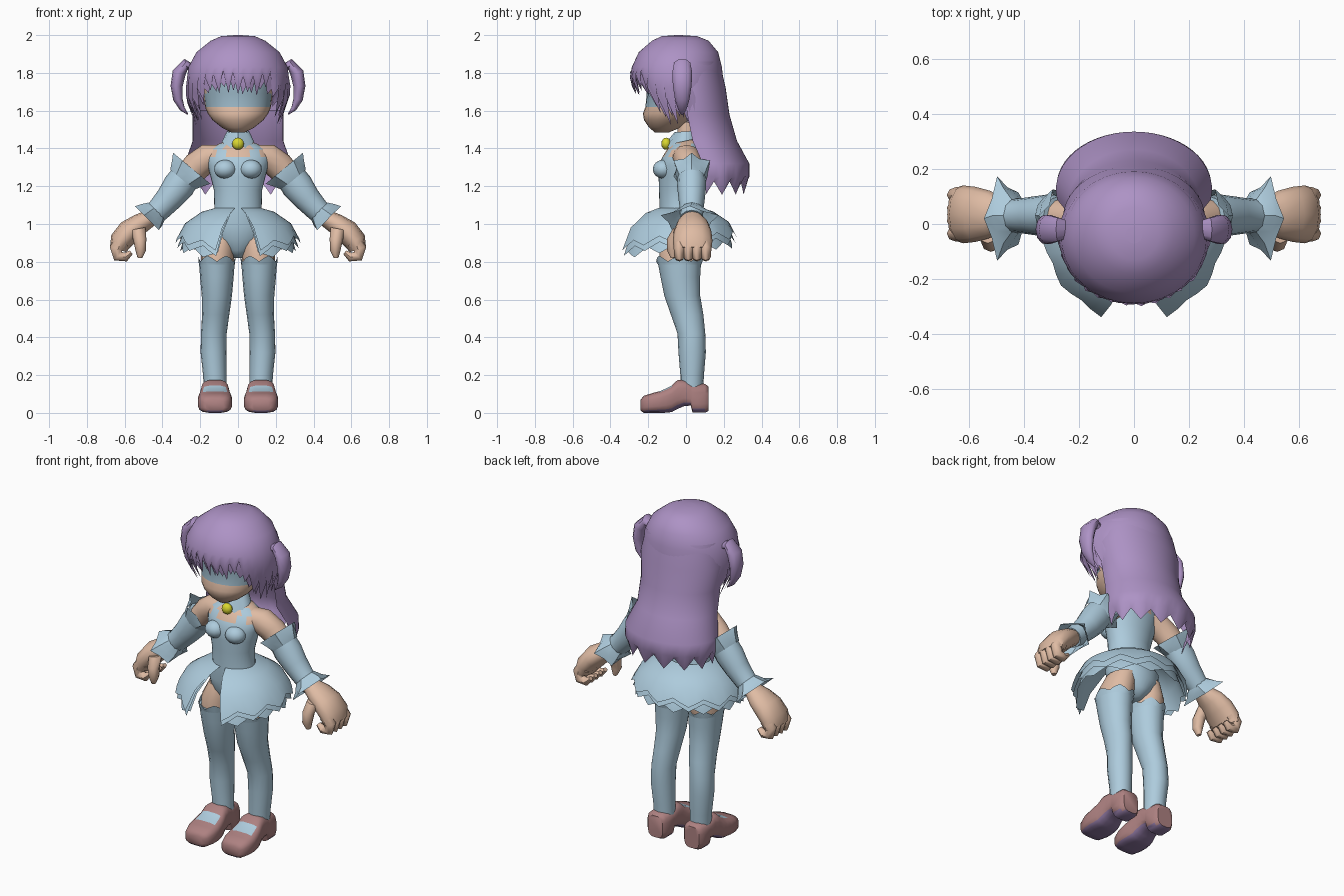
import bpy, bmesh, math, random
from mathutils import Vector

if "Cube" in bpy.data.objects:
    bpy.data.objects.remove(bpy.data.objects["Cube"])
random.seed(4)

def material(name, col):
    m = bpy.data.materials.new(name)
    m.diffuse_color = (*col, 1)
    m.use_nodes = True
    m.node_tree.nodes["Principled BSDF"].inputs["Base Color"].default_value = m.diffuse_color
    return m

HAIR = material("lilac_hair", (0.42, 0.29, 0.56))
BLUE = material("pale_blue", (0.42, 0.60, 0.72))
MASK = material("mask_blue", (0.31, 0.45, 0.54))
SKIN = material("skin", (0.74, 0.50, 0.37))
SHOE = material("dusty_red", (0.42, 0.22, 0.22))
SOLE = material("sole_purple", (0.25, 0.17, 0.33))
GOLD = material("bell_yellow", (0.70, 0.68, 0.03))


def loft(name, rings, mats, closed=True, caps=True, rule=None, mirror=False, angle=50):
    """Skin a list of equal-length point rings into one object."""
    bm = bmesh.new()
    rows = [[bm.verts.new(p) for p in r] for r in rings]
    n = len(rows[0])
    for a, b in zip(rows, rows[1:]):
        for j in range(n if closed else n - 1):
            k = (j + 1) % n
            bm.faces.new((a[j], a[k], b[k], b[j]))
    if closed and caps:
        bm.faces.new(rows[0][::-1])
        bm.faces.new(rows[-1])
    bmesh.ops.recalc_face_normals(bm, faces=bm.faces)
    mid = sum((v.co for v in bm.verts), Vector()) / len(bm.verts)
    if sum(f.normal.dot(f.calc_center_median() - mid) * f.calc_area() for f in bm.faces) < 0:
        bmesh.ops.reverse_faces(bm, faces=bm.faces)
    if rule:
        for f in bm.faces:
            f.material_index = rule(f.calc_center_median(), f.normal)
    me = bpy.data.meshes.new(name)
    bm.to_mesh(me)
    bm.free()
    for m in mats:
        me.materials.append(m)
    ob = bpy.data.objects.new(name, me)
    bpy.context.collection.objects.link(ob)
    finish(ob, mirror, angle)
    return ob


def finish(ob, mirror=False, angle=50):
    bpy.ops.object.select_all(action='DESELECT')
    bpy.context.view_layer.objects.active = ob
    ob.select_set(True)
    bpy.ops.object.shade_smooth_by_angle(angle=math.radians(angle))
    if mirror:
        ob.modifiers.new("mirror", 'MIRROR').use_mirror_merge = False


def flat_ring(z, rx, y0, y1, cx=0, n=24):
    """Horizontal ellipse from y0 (front) to y1 (back)."""
    cy, ry = (y0 + y1) / 2, (y1 - y0) / 2
    return [Vector((cx + rx * math.sin(2 * math.pi * j / n),
                    cy - ry * math.cos(2 * math.pi * j / n), z)) for j in range(n)]


def tube_rings(path, n=12):
    """Rings along a bent path; each item is (x, y, z, half_thickness, half_width_y[, jag])."""
    rings = []
    for i, p in enumerate(path):
        t = Vector(path[min(i + 1, len(path) - 1)][:3]) - Vector(path[max(i - 1, 0)][:3])
        t.y = 0
        v = t.normalized().cross(Vector((0, 1, 0)))
        jag = p[5] if len(p) > 5 else 0
        ring = []
        for j in range(n):
            a = 2 * math.pi * j / n
            s = 1 + jag * (-1) ** j
            ring.append(Vector(p[:3]) + v * (p[3] * s * math.cos(a)) + Vector((0, p[4] * s * math.sin(a), 0)))
        rings.append(ring)
    return rings


def ball(name, loc, size, mat, mirror=False):
    bm = bmesh.new()
    bmesh.ops.create_uvsphere(bm, u_segments=14, v_segments=8, radius=1)
    for v in bm.verts:
        v.co = Vector(loc) + Vector([c * s for c, s in zip(v.co, size)])
    me = bpy.data.meshes.new(name)
    bm.to_mesh(me)
    bm.free()
    me.materials.append(mat)
    ob = bpy.data.objects.new(name, me)
    bpy.context.collection.objects.link(ob)
    finish(ob, mirror)


# Torso: leotard with skin above the neckline, straps left blue
def bodice(c, n):
    return 1 if c.z > 1.355 and not (0.075 < abs(c.x) < 0.115 and c.z < 1.415) else 0

torso = [(.82, .03, -.07, .05), (.86, .085, -.105, .09), (.92, .15, -.13, .11), (.99, .16, -.145, .11),
         (1.08, .125, -.14, .06), (1.18, .128, -.143, .055), (1.25, .145, -.145, .065), (1.31, .16, -.145, .075),
         (1.355, .17, -.125, .08), (1.395, .155, -.1, .08), (1.425, .10, -.07, .07), (1.445, .05, -.045, .055),
         (1.54, .045, -.045, .05)]
loft("leotard_torso", [flat_ring(*r, n=32) for r in torso], [BLUE, SKIN], rule=bodice)
ball("bust", (.068, -.12, 1.29), (.06, .056, .05), BLUE, True)

# Legs: stockings with a jagged top, bare thighs
leg = [(.10, .12, .06, -.03, .09), (.2, .123, .062, -.03, .095), (.32, .13, .068, -.04, .105), (.42, .128, .068, -.045, .102),
       (.52, .118, .072, -.08, .092), (.62, .112, .08, -.115, .075), (.72, .112, .089, -.135, .075), (.80, .112, .095, -.15, .08)]
loft("stocking", [flat_ring(z, r, a, b, x, 16) for z, x, r, a, b in leg], [BLUE], mirror=True)
frill = [flat_ring(.785, .095, -.148, .08, .112), flat_ring(.82, .10, -.158, .088, .112)]
for j, p in enumerate(frill[1]):
    p.z += (-.018, 0, .012, 0)[j % 4]
loft("stocking_frill", frill, [BLUE], caps=False, mirror=True)
loft("thigh", [flat_ring(z, r, a, b, x, 16) for z, x, r, a, b in
               [(.77, .112, .086, -.138, .07), (.86, .105, .09, -.14, .09), (.94, .085, .075, -.11, .09)]], [SKIN], mirror=True)

# Shoes: lofted toe to heel, open instep, strap and raised arch
def shoe_ring(y, w, z0, z1, n=16):
    out = []
    for j in range(n):
        a = 2 * math.pi * (j + .5) / n
        c, s = math.cos(a), math.sin(a)
        out.append(Vector((.122 + w * math.copysign(abs(c) ** .6, c), y,
                           (z0 + z1) / 2 + (z1 - z0) / 2 * math.copysign(abs(s) ** .6, s))))
    return out

def shoe_rule(c, n):
    if n.z < -.6:
        return 2
    return 1 if n.z > .4 and -.14 < c.y < -.075 and abs(c.x - .122) < .065 else 0

shoe = [(-.24, .05, .012, .07), (-.225, .075, 0, .09), (-.18, .09, 0, .105), (-.14, .092, 0, .115), (-.105, .088, 0, .13),
        (-.075, .082, .004, .145), (-.045, .075, .02, .175), (-.01, .07, .035, .175), (.025, .068, .038, .16),
        (.035, .068, 0, .157), (.1, .066, 0, .155), (.12, .05, .01, .14)]
loft("shoe", [shoe_ring(*s) for s in shoe], [SHOE, BLUE, SOLE], rule=shoe_rule, mirror=True)

# Arms: bare shoulders, detached sleeves, ruffled cuffs
loft("shoulder", tube_rings([(.09, -.005, 1.36, .06, .07), (.16, .005, 1.35, .075, .075), (.22, .02, 1.305, .077, .07),
                             (.30, .03, 1.22, .065, .065)]), [SKIN], mirror=True)
loft("sleeve", tube_rings([(.265, .03, 1.27, .078, .072), (.315, .03, 1.20, .084, .077), (.365, .03, 1.135, .072, .07),
                           (.42, .03, 1.075, .063, .062), (.47, .03, 1.03, .058, .06)]), [BLUE], mirror=True)
loft("upper_cuff", tube_rings([(.295, .03, 1.235, .083, .077), (.27, .03, 1.265, .1, .09, .04), (.245, .03, 1.295, .11, .095, .17)]),
     [BLUE], caps=False, mirror=True, angle=30)
loft("wrist_cuff", tube_rings([(.43, .03, 1.07, .062, .062), (.455, .03, 1.045, .08, .10, .05), (.475, .02, 1.025, .085, .14, .15)], 10),
     [BLUE], caps=False, mirror=True, angle=30)

# Hands: curled mitten palm, fingers and thumb
loft("palm", tube_rings([(.46, .03, 1.035, .045, .05), (.52, .035, 1.0, .055, .085), (.575, .035, .96, .065, .10),
                         (.62, .035, .91, .06, .105), (.635, .035, .865, .045, .10)]), [SKIN], mirror=True)
for k, y in enumerate((-.035, .012, .058, .105)):
    loft("finger_%d" % (k + 1), tube_rings([(.61, y, .91, .04, .028), (.645, y, .87, .036, .029), (.635, y, .83, .03, .028),
                                            (.595, y, .825, .024, .026), (.565, y, .85, .012, .016)], 8), [SKIN], mirror=True)
loft("thumb", tube_rings([(.53, -.03, .975, .04, .04), (.52, -.065, .92, .035, .036), (.515, -.07, .86, .028, .03),
                          (.52, -.065, .82, .012, .016)], 8), [SKIN], mirror=True)

# Skirt: three layers, open at the front, pointed hem
def skirt(name, size, drop, phase):
    n, rows = 40, []
    for t, r, z in ((0, .12, 1.085), (.35, .19, 1.06), (.7, .275, .985), (1, .315, .885)):
        row = []
        for j in range(n + 1):
            gap = math.radians(8 + 13 * t)
            a = gap + (2 * math.pi - 2 * gap) * j / n
            back = .5 - .5 * math.cos(a)
            zig = abs(((j + phase) % 4) - 2) - 1 if t == 1 else 0
            tip = max(0, math.cos(a)) ** 4 * t * t
            rr = r * (1 + (size - 1) * t) + .008 * zig
            row.append(Vector((rr * math.sin(a), -.035 - (rr * .93 + .02 * tip) * math.cos(a),
                               z - drop * t * t + .035 * back * t * t - .02 * zig - .035 * tip)))
        rows.append(row)
    loft(name, rows, [BLUE], closed=False, angle=40)

skirt("skirt_top_layer", 1.03, -.02, 0)
skirt("skirt_middle_layer", 1.0, .01, 0)
skirt("skirt_lower_layer", .96, .03, 2)

# Collar and bell
collar = [flat_ring(1.49, .06, -.06, .055, n=16), flat_ring(1.44, .085, -.10, .06, n=16)]
for row, k in zip(collar, (.1, .35)):
    for p in row:
        p.z += k * p.y * .6
for j, dz in ((0, .02), (1, -.015), (2, -.03), (14, -.03), (15, -.015)):
    collar[1][j].z += dz
loft("collar", collar, [BLUE], caps=False)
ball("bell", (0, -.105, 1.425), (.032, .026, .032), GOLD)

# Head with a broad eye band
head = [(1.485, .035, -.165, -.09), (1.51, .085, -.195, -.03), (1.55, .135, -.222, .02), (1.585, .16, -.228, .06),
        (1.62, .175, -.215, .1), (1.69, .183, -.208, .12), (1.77, .19, -.215, .14), (1.86, .175, -.2, .13), (1.92, .1, -.12, .07)]
loft("head", [flat_ring(*r, n=28) for r in head], [SKIN, MASK],
     rule=lambda c, n: 1 if 1.62 < c.z < 1.77 and c.y < -.1 else 0)

# Hair cap with ragged fringe
PROFILE = [(1.999, .03, -.07, -.01), (1.994, .09, -.13, .06), (1.97, .145, -.18, .12), (1.91, .22, -.25, .17), (1.83, .263, -.287, .19),
           (1.74, .275, -.295, .2), (1.63, .262, -.255, .205), (1.5, .225, -.20, .21)]

def section(z):
    for a, b in zip(PROFILE, PROFILE[1:]):
        if z >= b[0]:
            k = (a[0] - z) / (a[0] - b[0])
            return [u + (v - u) * k for u, v in zip(a, b)][1:]
    return PROFILE[-1][1:]

def fringe(name, size, notch, tip, phase, top):
    n, cols = 64, []
    for j in range(n):
        a = 360 * j / n
        side = min(a, 360 - a)
        up = (j + phase) % 2
        low = max(0, min(1, (side - 38) / 25))
        hem = (notch - .13 * low if up else tip - .16 * low) + random.uniform(-.025, .025)
        if side > 105:
            hem = 1.6
        zs = [p[0] for p in PROFILE[top:5]] + [1.83 + (hem - 1.83) * t for t in (.35, .7, 1)]
        col = []
        for i, z in enumerate(zs):
            p = flat_ring(z, *section(z), n=n)[j]
            s = size * (1 + (.015 if up else -.02) * max(0, i - (len(zs) - 3)) * (side < 105))
            col.append(Vector((p.x * s, (p.y + .04) * s - .04, p.z)))
        cols.append(col)
    loft(name, [list(r) for r in zip(*cols)][::-1], [HAIR], caps=False, angle=45)

fringe("hair_cap", 1.0, 1.80, 1.70, 0, 0)
fringe("under_fringe", .94, 1.775, 1.705, 1, 3)
loft("hair_crown", [flat_ring(1.999, .03, -.07, -.01, n=64), flat_ring(2.0, .01, -.05, -.03, n=64)], [HAIR])

# Long back hair, pointed at the bottom
rows = []
for z, rx, yc, yb in ((1.86, .235, .0, .178), (1.72, .258, .02, .21), (1.58, .24, .04, .23), (1.44, .24, .07, .27),
                      (1.32, .283, .125, .335), (1.25, .28, .14, .335), (1.19, .255, .135, .31)):
    row = []
    for j in range(29):
        a = math.radians(-100 + 200 * j / 28)
        zig = (abs(j % 4 - 2) - 1) if z < 1.2 else 0
        row.append(Vector((rx * math.sin(a), yc + (yb - yc) * math.cos(a), z - .035 * zig)))
    rows.append(row)
loft("back_hair", rows, [HAIR], closed=False)

# Curled side tufts
loft("side_tuft", tube_rings([(.235, -.02, 1.82, .02, .03), (.275, -.02, 1.845, .03, .045), (.312, -.02, 1.80, .036, .055),
                              (.325, -.02, 1.73, .032, .052), (.318, -.02, 1.66, .025, .04), (.295, -.02, 1.61, .014, .024),
                              (.265, -.02, 1.58, .003, .006)], 10), [HAIR], mirror=True)
